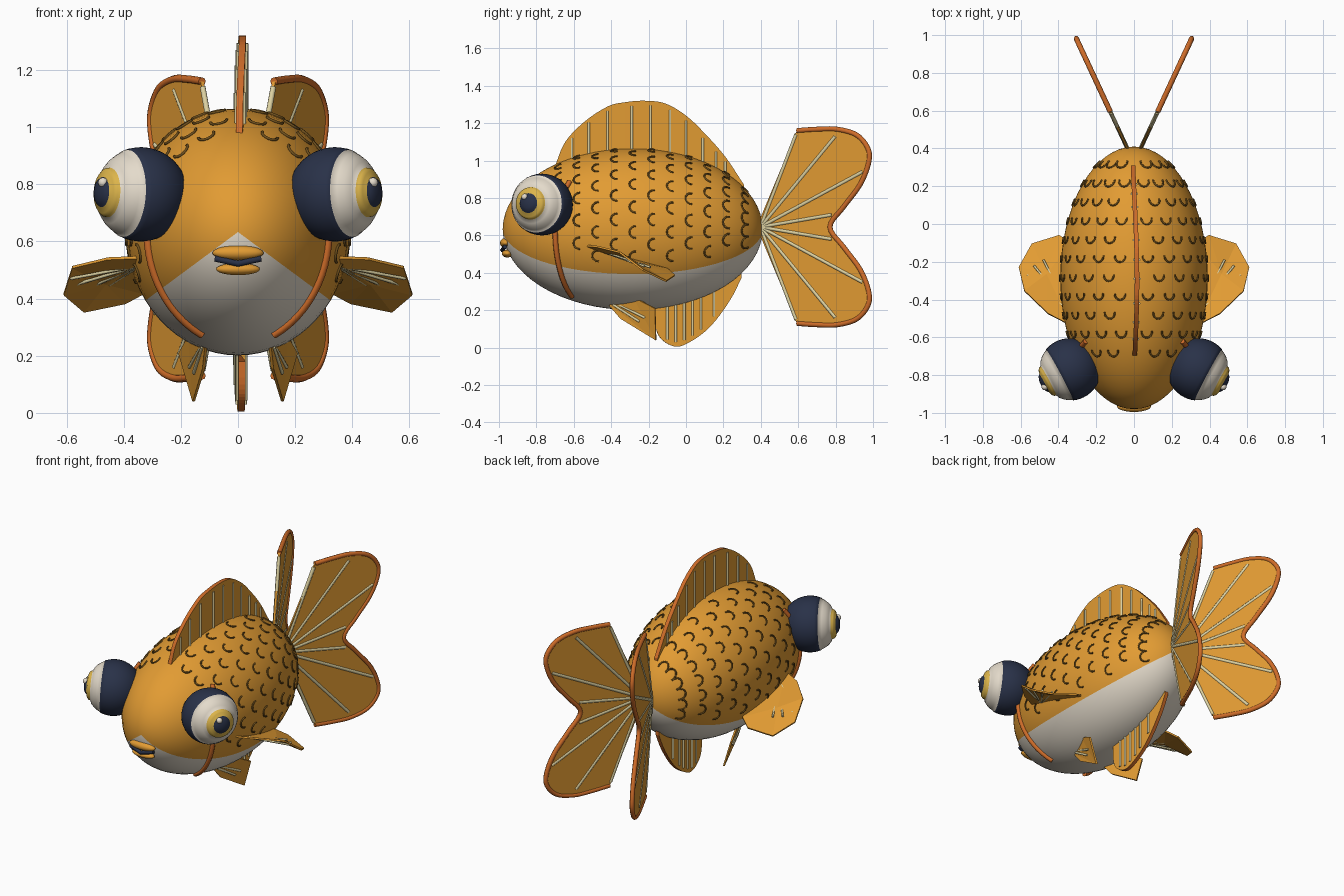
import bpy, bmesh, math
from mathutils import Vector, Matrix

if "Cube" in bpy.data.objects:
    bpy.data.objects.remove(bpy.data.objects["Cube"])


def mat(name, rgb):
    m = bpy.data.materials.new(name)
    m.diffuse_color = (*rgb, 1)
    m.use_nodes = True
    m.node_tree.nodes["Principled BSDF"].inputs["Base Color"].default_value = m.diffuse_color
    return m


ORANGE = mat("orange", (0.76, 0.33, 0.033))
CREAM = mat("cream", (0.78, 0.71, 0.60))
NAVY = mat("navy", (0.022, 0.031, 0.065))
GOLD = mat("gold", (0.72, 0.46, 0.07))
RIM = mat("rim orange", (0.62, 0.15, 0.022))
RAY = mat("ray cream", (0.72, 0.64, 0.36))
BROWN = mat("scale brown", (0.16, 0.08, 0.012))

BY, BZ, RX, RY, RZ = -0.285, 0.633, 0.39, 0.695, 0.432


def surface(y, ang, off=0.0):
    """Point on the body at length y and angle around it (0 = side, 90 deg = top)."""
    f = math.sqrt(max(0, 1 - ((y - BY) / RY) ** 2))
    return Vector(((RX * f + off) * math.cos(ang), y, BZ + (RZ * f + off) * math.sin(ang)))


def add(name, mesh, mats):
    ob = bpy.data.objects.new(name, mesh)
    bpy.context.collection.objects.link(ob)
    for m in mats:
        mesh.materials.append(m)
    return ob


def mirror(pts, s):
    return [Vector((p[0] * s, p[1], p[2])) for p in pts]


def tubes(name, paths, r, m, res=1):
    cu = bpy.data.curves.new(name, 'CURVE')
    cu.dimensions = '3D'
    cu.bevel_depth, cu.bevel_resolution, cu.use_fill_caps = r, res, True
    for path in paths:
        sp = cu.splines.new('POLY')
        sp.points.add(len(path) - 1)
        for q, p in zip(sp.points, path):
            q.co = (*p, 1)
    ob = add(name, cu, [m])
    bpy.ops.object.select_all(action='DESELECT')
    ob.select_set(True)
    bpy.context.view_layer.objects.active = ob
    bpy.ops.object.convert(target='MESH')
    return ob


def smooth_path(pts, n=5):
    """Catmull-Rom curve through 2D points."""
    v = [Vector(p) for p in pts]
    v = [2 * v[0] - v[1]] + v + [2 * v[-1] - v[-2]]
    out = []
    for a, b, c, d in zip(v, v[1:], v[2:], v[3:]):
        for i in range(n):
            t = i / n
            out.append(0.5 * (2 * b + (c - a) * t + (2 * a - 5 * b + 4 * c - d) * t * t
                              + (3 * b - a - 3 * c + d) * t ** 3))
    return out + [v[-2]]


def plate(name, verts, faces, thick, rim=False):
    me = bpy.data.meshes.new(name)
    me.from_pydata([tuple(p) for p in verts], [], faces)
    ob = add(name, me, [ORANGE, RIM])
    so = ob.modifiers.new("thickness", 'SOLIDIFY')
    so.thickness, so.offset = thick, 0
    so.material_offset_rim = 1 if rim else 0
    return ob


def ellipsoid(name, loc, size, m, rot=None, seg=24):
    bm = bmesh.new()
    bmesh.ops.create_uvsphere(bm, u_segments=seg, v_segments=seg // 2, radius=1)
    bm.transform(Matrix.Translation(loc) @ (rot or Matrix()) @ Matrix.Diagonal((*size, 1)))
    for f in bm.faces:
        f.smooth = True
    me = bpy.data.meshes.new(name)
    bm.to_mesh(me)
    bm.free()
    return add(name, me, [m])


# Body: poles at nose and tail, belly coloured by the angle around the body
body = ellipsoid("body", (0, BY, BZ), (RX, RZ, RY), ORANGE, Matrix.Rotation(math.radians(90), 4, 'X'), 64)
body.data.materials.append(CREAM)
for f in body.data.polygons:
    x, z = f.center.x / RX, (f.center.z - BZ) / RZ
    f.material_index = int(math.degrees(math.atan2(z, abs(x))) < -33.75)

# Scales: small arcs in staggered rings
arcs = []
for j in range(11):
    y0 = -0.67 + 0.1 * j
    f = math.sqrt(1 - ((y0 - BY) / RY) ** 2)
    for k in range(6):
        a0 = math.radians(-20 + 18 * k + 9 * (j % 2))
        if j == 0 and k < 4:
            continue
        arc = []
        for i in range(9):
            t = math.radians(-95 + 190 * i / 8)
            arc.append(surface(y0 - 0.032 * math.cos(t), a0 + 0.03 * math.sin(t) / (0.41 * f), 0.002))
        arcs += [arc, mirror(arc, -1)]
tubes("scales", arcs, 0.005, BROWN)

# Gill stripes
gill = []
for i in range(21):
    d = 42 - 111 * i / 20
    gill.append(surface(-0.70 + 0.09 * (d / (69 if d < 0 else 45)) ** 2, math.radians(d), 0.004))
for s, side in ((1, "right"), (-1, "left")):
    tubes("gill_stripe_" + side, [mirror(gill, s)], 0.014, RIM, 2)

# Mouth
ellipsoid("upper_lip", (0, -0.965, 0.56), (0.09, 0.03, 0.026), ORANGE)
ellipsoid("lower_lip", (0, -0.955, 0.503), (0.077, 0.03, 0.021), ORANGE)
tubes("mouth_line", [[(-0.08, -0.968, 0.54), (0, -0.982, 0.522), (0.08, -0.968, 0.54)]], 0.012, NAVY)

# Eyes: one turned profile (radius, distance along axis) with coloured bands
dark = [(0.165 * math.sin(a), -0.165 * math.cos(a)) for a in [math.radians(7 * i) for i in range(17)]]
profile = dark + [(0.150, 0.062), (0.140, 0.082), (0.126, 0.102), (0.108, 0.119), (0.087, 0.128),
                  (0.085, 0.138), (0.074, 0.148), (0.053, 0.154), (0.046, 0.163), (0.026, 0.171), (0, 0.174)]
SEG = 40
for s, side in ((1, "right"), (-1, "left")):
    axis = Vector((0.88 * s, -0.47, 0.05)).normalized()
    centre = Vector((0.34 * s, -0.77, 0.765))
    M = Matrix.Translation(centre) @ axis.to_track_quat('Z', 'Y').to_matrix().to_4x4()
    bm = bmesh.new()
    rings = [[bm.verts.new(M @ Vector((r * math.cos(math.tau * i / SEG), r * math.sin(math.tau * i / SEG), h)))
              for i in range(SEG)] for r, h in profile]
    for n, (lo, hi) in enumerate(zip(rings, rings[1:])):
        for i in range(SEG):
            f = bm.faces.new((lo[i], lo[(i + 1) % SEG], hi[(i + 1) % SEG], hi[i]))
            f.smooth = True
            f.material_index = 0 if n < 16 else 1 if n < 21 else 2 if n < 24 else 3
    bmesh.ops.remove_doubles(bm, verts=bm.verts, dist=0.0001)
    me = bpy.data.meshes.new("eye_" + side)
    bm.to_mesh(me)
    bm.free()
    add("eye_" + side, me, [NAVY, CREAM, GOLD, NAVY])
    ellipsoid("eye_glint_" + side, (0.472 * s, -0.862, 0.806), (0.018,) * 3, CREAM, seg=12)


# Dorsal and anal fins: gently waving strips with rays on both sides
def wave(y):
    return 0.012 * math.sin(math.pi * (y + 0.7) / 0.8)


def median_fin(name, outline, ray_ys, up):
    pts = smooth_path(outline)
    verts, n = [], len(pts)
    for y, z in pts:
        f = math.sqrt(1 - ((y - BY) / RY) ** 2)
        base = BZ + up * (RZ * f - 0.05)
        base = min(base, z) if up > 0 else max(base, z)
        verts += [(wave(y) + 0.004, y, z), (wave(y) + 0.004, y, base)]
    plate(name, verts, [(2 * i, 2 * i + 2, 2 * i + 3, 2 * i + 1) for i in range(n - 1)], 0.024, True)
    rays = []
    for y in ray_ys:
        z = min(pts, key=lambda p: abs(p[0] - y))[1] - up * 0.025
        for dx in (-0.013, 0.013):
            x = wave(y) + 0.004 + dx
            rays.append([(x, y, surface(y, up * math.pi / 2).z - up * 0.01), (x, y, z)])
    tubes(name + "_rays", rays, 0.007, RAY)


median_fin("dorsal_fin", [(-0.70, 0.97), (-0.645, 1.10), (-0.54, 1.21), (-0.417, 1.29), (-0.326, 1.312),
                          (-0.22, 1.32), (-0.11, 1.305), (0, 1.24), (0.10, 1.145), (0.21, 1.02), (0.31, 0.87)],
           [-0.61, -0.52, -0.42, -0.29, -0.19, -0.085, 0, 0.09, 0.16, 0.21], 1)
median_fin("anal_fin", [(-0.165, 0.24), (-0.16, 0.10), (-0.12, 0.035), (-0.05, 0.005), (0.02, 0.03),
                        (0.10, 0.085), (0.17, 0.16), (0.245, 0.27), (0.295, 0.37)],
           [-0.10, -0.055, -0.01, 0.035, 0.08, 0.15], -1)

# Tail: two flat forked fins spread in a V
TZ = 0.645
upper = [(0.595, 0.515), (0.70, 0.522), (0.81, 0.522), (0.915, 0.49), (0.975, 0.415), (0.975, 0.335),
         (0.93, 0.225), (0.845, 0.11), (0.77, 0)]
edge = smooth_path(upper + [(y, -h) for y, h in reversed(upper[:-1])])
tips = [(0.59, 0.495), (0.80, 0.485), (0.945, 0.295), (0.78, 0.065)]
for s, side in ((1, "right"), (-1, "left")):
    def tail(p):
        return Vector((s * (0.035 + (p[0] - 0.40) * 0.465), p[0], TZ + p[1]))
    verts = [tail((0.38, 0))] + [tail(p) for p in edge]
    plate("tail_fin_" + side, verts, [(0, i, i + 1) for i in range(1, len(verts) - 1)], 0.012)
    tubes("tail_rim_" + side, [verts[1:]], 0.014, RIM, 2)
    tubes("tail_rays_" + side, [[tail((0.40, 0)), tail((y, k * h))] for y, h in tips for k in (1, -1)], 0.011, RAY)

# Pectoral and pelvic fins
pectoral = [(0.33, -0.54, 0.545), (0.455, -0.475, 0.54), (0.58, -0.355, 0.51), (0.61, -0.23, 0.415),
            (0.54, -0.105, 0.355), (0.395, -0.06, 0.385), (0.33, -0.10, 0.42)]
pec_tips = [(0.585, -0.31, 0.47), (0.565, -0.27, 0.45), (0.53, -0.22, 0.435), (0.48, -0.19, 0.43)]
pelvic = [(0.11, -0.43, 0.25), (0.12, -0.35, 0.155), (0.155, -0.16, 0.04), (0.205, -0.165, 0.21),
          (0.17, -0.28, 0.27)]
pel_rays = [[(0.125, -0.39, 0.23), (0.155, -0.25, 0.14)], [(0.13, -0.36, 0.23), (0.17, -0.22, 0.16)]]
for s, side in ((1, "right"), (-1, "left")):
    mid = sum((Vector(p) for p in pectoral), Vector()) / 7
    plate("pectoral_fin_" + side, mirror(pectoral + [mid], s), [(i, (i + 1) % 7, 7) for i in range(7)], 0.01)
    tubes("pectoral_rays_" + side, [mirror([(0.345, -0.45, 0.515), p], s) for p in pec_tips], 0.006, RAY)
    plate("pelvic_fin_" + side, mirror(pelvic, s), [(0, 1, 2), (0, 2, 4), (2, 3, 4)], 0.01)
    tubes("pelvic_rays_" + side, [mirror(p, s) for p in pel_rays], 0.007, RAY)
